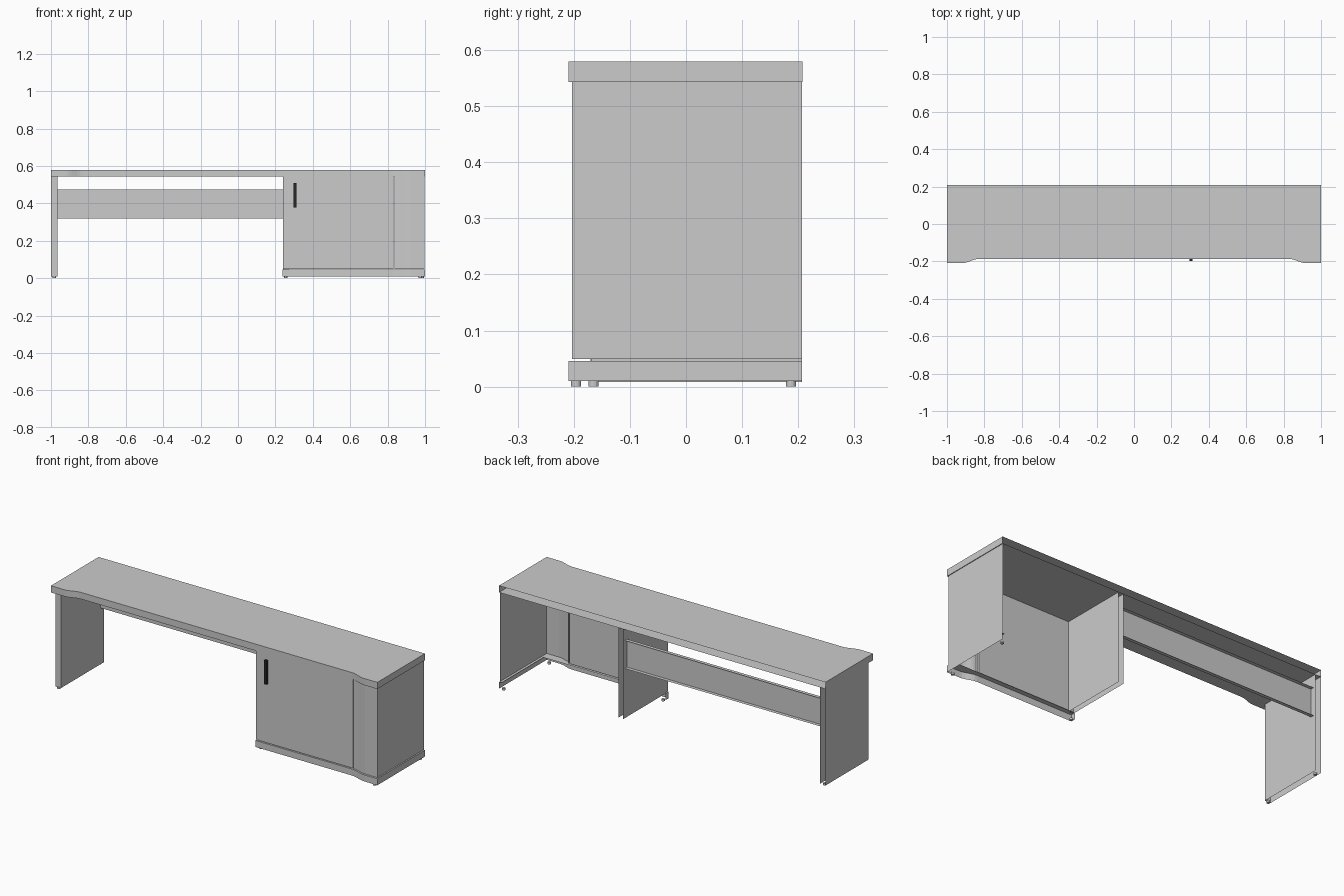
import bpy, bmesh, math

if "Cube" in bpy.data.objects:
    bpy.data.objects.remove(bpy.data.objects["Cube"])


def shell(name, pts, z0, z1, skip=(), top=True, bottom=True):
    """Extrude an xy outline; edges listed in skip stay open."""
    bm = bmesh.new()
    lo = [bm.verts.new((x, y, z0)) for x, y in pts]
    hi = [bm.verts.new((x, y, z1)) for x, y in pts]
    n = len(pts)
    for i in range(n):
        if i not in skip:
            j = (i + 1) % n
            bm.faces.new((lo[i], lo[j], hi[j], hi[i]))
    if bottom:
        bm.faces.new(lo[::-1])
    if top:
        bm.faces.new(hi)
    bmesh.ops.delete(bm, geom=[v for v in bm.verts if not v.link_faces], context='VERTS')
    me = bpy.data.meshes.new(name)
    bm.to_mesh(me)
    bm.free()
    ob = bpy.data.objects.new(name, me)
    bpy.context.collection.objects.link(ob)
    return ob


def rect(x0, x1, y0, y1):
    # edges: 0 front, 1 right, 2 back, 3 left
    return [(x0, y0), (x1, y0), (x1, y1), (x0, y1)]


def swell(x0, x1, y_mid, y_end, steps=6):
    """S-shaped front edge, from the middle line out to the thicker end."""
    return [(x0 + (x1 - x0) * i / steps,
             y_mid + (y_end - y_mid) * (1 - math.cos(math.pi * i / steps)) / 2)
            for i in range(steps + 1)]


BACK = 0.208
UNDER = 0.543

# Desk top, hollow and open at the back
right_curve = swell(0.83, 0.92, -0.187, -0.209)
left_curve = [(-x, y) for x, y in reversed(right_curve)]
outline = [(-1, -0.209)] + left_curve + right_curve + [(1, -0.209), (1, BACK), (-1, BACK)]
shell("desk_top", outline, UNDER, 0.58, skip=(len(outline) - 2,))

# Left end panel and cabinet divider, open at the back
shell("left_end_panel", rect(-1, -0.965, -0.17, 0.207), 0.008, UNDER,
      skip=(2,), top=False, bottom=False)
shell("cabinet_divider", rect(0.24, 0.27, -0.168, 0.207), 0.044, UNDER,
      skip=(2,), top=False, bottom=False)

# Modesty panel
shell("modesty_panel", rect(-0.965, 0.24, 0.175, 0.195), 0.32, 0.475, skip=(1, 2, 3))

# Cabinet door
shell("cabinet_door", rect(0.24, 0.832, -0.184, -0.168), 0.05, UNDER, top=False)

# Curved corner panel and right side in one open sheet
corner = swell(0.838, 0.92, -0.184, -0.203)
sheet = [(0.838, -0.168)] + corner + [(0.996, -0.203), (0.996, 0.207)]
shell("corner_and_right_side", sheet, 0.049, UNDER,
      skip=(len(sheet) - 1,), top=False, bottom=False)

# Plinth below the cabinet: front rail with top ledge, plus side rail
front = [(0.237, -0.187)] + right_curve + [(1, -0.209), (1, -0.16), (0.237, -0.16)]
shell("plinth_front", front, 0.01, 0.046, skip=(len(front) - 2,), bottom=False)
shell("plinth_side", rect(0.985, 1, -0.16, 0.207), 0.01, 0.046,
      skip=(0, 2, 3), bottom=False)

# Feet
for name, x, y in (("left_front_foot", -0.982, -0.165), ("left_back_foot", -0.982, 0.187),
                   ("divider_front_foot", 0.256, -0.165), ("corner_front_foot", 0.975, -0.196),
                   ("right_back_foot", 0.985, 0.187)):
    ring = [(x + 0.009 * math.cos(math.tau * i / 12), y + 0.009 * math.sin(math.tau * i / 12))
            for i in range(12)]
    shell(name, ring, 0, 0.01)

# Door handle
handle = shell("door_handle", rect(0.298, 0.313, -0.197, -0.184), 0.378, 0.51)
dark = bpy.data.materials.new("dark_metal")
dark.diffuse_color = (0.02, 0.02, 0.02, 1)
dark.use_nodes = True
dark.node_tree.nodes["Principled BSDF"].inputs["Base Color"].default_value = dark.diffuse_color
handle.data.materials.append(dark)
